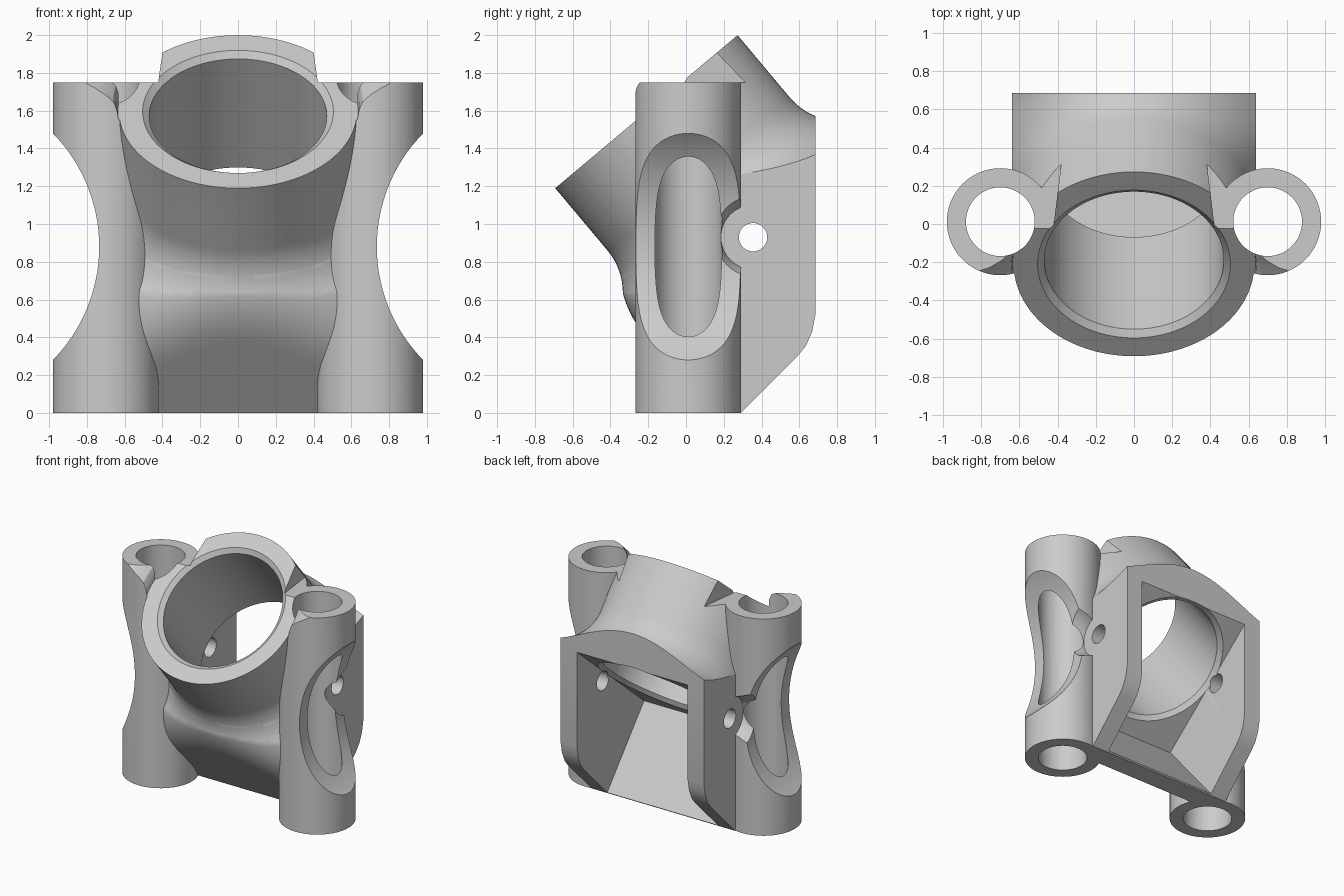
import bpy, bmesh
from math import radians, sin, cos, tan, acos, sqrt, tau
from mathutils import Matrix, Vector

if "Cube" in bpy.data.objects:
    bpy.data.objects.remove(bpy.data.objects["Cube"], do_unlink=True)

grey = bpy.data.materials.new("plain grey")
grey.use_nodes = True
COLOR = (0.6, 0.6, 0.6, 1)
grey.diffuse_color = COLOR
grey.node_tree.nodes["Principled BSDF"].inputs["Base Color"].default_value = COLOR

# Frame of the tilted collar: local z runs up and forward along its axis
TILT = Matrix.Translation((0, -0.21, 1.595)) @ Matrix.Rotation(radians(40), 4, 'X')
ALONG_X = Matrix.Rotation(radians(90), 4, 'Y')
ALONG_Y = Matrix.Rotation(radians(90), 4, 'X')


def finish(name, bm, matrix):
    bmesh.ops.recalc_face_normals(bm, faces=bm.faces)
    bm.transform(matrix)
    mesh = bpy.data.meshes.new(name)
    bm.to_mesh(mesh)
    bm.free()
    mesh.materials.append(grey)
    ob = bpy.data.objects.new(name, mesh)
    bpy.context.collection.objects.link(ob)
    return ob


def lathe(name, profile, matrix=Matrix(), steps=96):
    """Revolve (radius, height) points about local z."""
    bm = bmesh.new()
    rings = []
    for r, z in profile:
        if r == 0:
            rings.append([bm.verts.new((0, 0, z))] * steps)
        else:
            rings.append([bm.verts.new((r * cos(tau * i / steps), r * sin(tau * i / steps), z))
                          for i in range(steps)])
    for low, high in zip(rings, rings[1:]):
        for i in range(steps):
            j = (i + 1) % steps
            bm.faces.new(list(dict.fromkeys((low[i], low[j], high[j], high[i]))))
    return finish(name, bm, matrix)


def rod(name, radius, start, end, matrix=Matrix(), steps=64):
    return lathe(name, [(0, start), (radius, start), (radius, end), (0, end)], matrix, steps)


def loft(name, sections, matrix=Matrix()):
    """Join (x, [(y, z), ...]) outlines into a closed solid."""
    bm = bmesh.new()
    rings = [[bm.verts.new((x, y, z)) for y, z in outline] for x, outline in sections]
    for low, high in zip(rings, rings[1:]):
        for i in range(len(low)):
            bm.faces.new((low[i - 1], low[i], high[i], high[i - 1]))
    bm.faces.new(rings[0])
    bm.faces.new(rings[-1])
    return finish(name, bm, matrix)


def prism(name, outline, half, matrix=Matrix()):
    return loft(name, [(-half, outline), (half, outline)], matrix)


def combine(target, other, operation):
    other.hide_render = True
    mod = target.modifiers.new("combine", 'BOOLEAN')
    mod.operation, mod.solver, mod.object = operation, 'MANIFOLD', other
    bpy.context.view_layer.objects.active = target
    bpy.ops.object.modifier_apply(modifier=mod.name)
    bpy.data.objects.remove(other, do_unlink=True)


# Housing: side outline limited by a collar that flares into a box
FLOOR = 0.77          # distance from the collar axis to the sloped underside
RADIUS, FLARE, START = 0.63, 0.35, 0.43
low_front = TILT @ Vector((0, -FLOOR, -1.436))
high_front = TILT @ Vector((0, -FLOOR, 0.3))
body = prism("bracket_body", [
    (low_front.y, 0), (0.29, 0), (0.59, 0.3), (0.635, 0.355), (0.668, 0.43), (0.685, 0.52),
    (0.685, 2.4), (high_front.y, 2.4), (high_front.y, high_front.z)], 0.64)


def flare_point(t):
    """Radius and depth on the flare arc at angle t."""
    return RADIUS + FLARE * (1 - cos(t)), START + FLARE * sin(t)


flare = [(r, -a) for r, a in (flare_point(radians(t)) for t in range(0, 91, 5))]
collar = lathe("collar_flare", [(0, 0), (RADIUS, 0)] + flare + [(1.5, -0.78), (1.5, -2.2), (0, -2.2)],
               TILT, 128)
combine(body, collar, 'INTERSECT')


def round_section(x):
    """Corner between flare and underside, to be rounded off at this x."""
    t = acos(max(0, 1 - (sqrt(FLOOR ** 2 + x * x) - RADIUS) / FLARE))
    reach = FLARE * tan(t / 2)
    corner = Vector((-FLOOR, -flare_point(t)[1]))
    r, a = flare_point(t - reach / FLARE)
    upper = Vector((-sqrt(max(r * r - x * x, 0)), -a))
    lower = corner - Vector((0, 1.3 * reach))
    arc = [upper * (1 - s) ** 2 + corner * 2 * s * (1 - s) + lower * s * s
           for s in (i / 12 for i in range(13))]
    return [tuple(p) for p in arc] + [(-1.0, lower.y), (-1.0, upper.y)]


combine(body, loft("front_rounding", [(x, round_section(x)) for x in (i * 0.65 / 16 for i in range(-16, 17))],
                   TILT), 'DIFFERENCE')

# Two upright rod sleeves, each hollowed at the waist on its outer side
for side in (-1, 1):
    sleeve = rod("rod_sleeve", 0.28, 0, 1.76, Matrix.Translation((side * 0.7, 0.012, 0)), 96)
    waist = Matrix.Translation((side * 1.592, 0, 0.88)) @ ALONG_Y
    combine(sleeve, rod("waist_cut", 0.857, -0.6, 0.6, waist, 160), 'DIFFERENCE')
    combine(body, sleeve, 'UNION')

# Collar bore with chamfered ends, and a flared clearance in front of its rim
bore = lathe("collar_bore", [
    (0, -0.83), (0.505, -0.83), (0.505, -0.81), (0.47, -0.78), (0.47, -0.03), (0.505, -0.0005),
    (0.636, -0.0005), (0.642, 0.04), (0.66, 0.075), (0.7, 0.105), (0.76, 0.13), (0.83, 0.145),
    (1.0, 0.165), (1.0, 0.5), (0, 0.5)], TILT, 128)
combine(body, bore, 'DIFFERENCE')

# Open cavity at the back, along the collar axis
combine(body, prism("cavity", [(-0.63, -0.81), (-0.63, -2.3), (1.5, -2.3), (1.5, -0.81)], 0.495, TILT),
        'DIFFERENCE')

# Screw hole through both side walls
combine(body, rod("screw_hole", 0.075, -1.2, 1.2, Matrix.Translation((0, 0.355, 0.93)) @ ALONG_X, 48),
        'DIFFERENCE')

for side in (-1, 1):
    # Space above each sleeve, trimming the collar shoulders
    corner = Matrix.Translation((side * 0.42, 0, 0)) @ Matrix.Rotation(radians(side * 7), 4, 'Z')
    shoulder = prism("top_clearance", [(-0.6, 1.75), (0.7, 1.75), (0.7, 2.5), (-0.6, 2.5)], 0.4,
                     corner @ Matrix.Translation((side * 0.4, 0, 0)))
    combine(body, shoulder, 'DIFFERENCE')
    # Bore for the rod
    combine(body, rod("rod_bore", 0.18, -0.2, 2.4, Matrix.Translation((side * 0.7, 0.012, 0)), 80),
            'DIFFERENCE')
    # Flared notch for the screw head
    head = Matrix.Translation((side * 0.641, 0.355, 0.93)) @ Matrix.Rotation(radians(side * 90), 4, 'Y')
    combine(body, lathe("screw_head_notch", [(0, 0), (0.17, 0), (0.175, 0.03), (0.19, 0.07), (0.21, 0.12),
                                             (0.24, 0.2), (0.26, 0.4), (0, 0.4)], head, 64), 'DIFFERENCE')

bpy.ops.object.select_all(action='DESELECT')
body.select_set(True)
bpy.context.view_layer.objects.active = body
bpy.ops.object.shade_smooth_by_angle(angle=radians(25))
